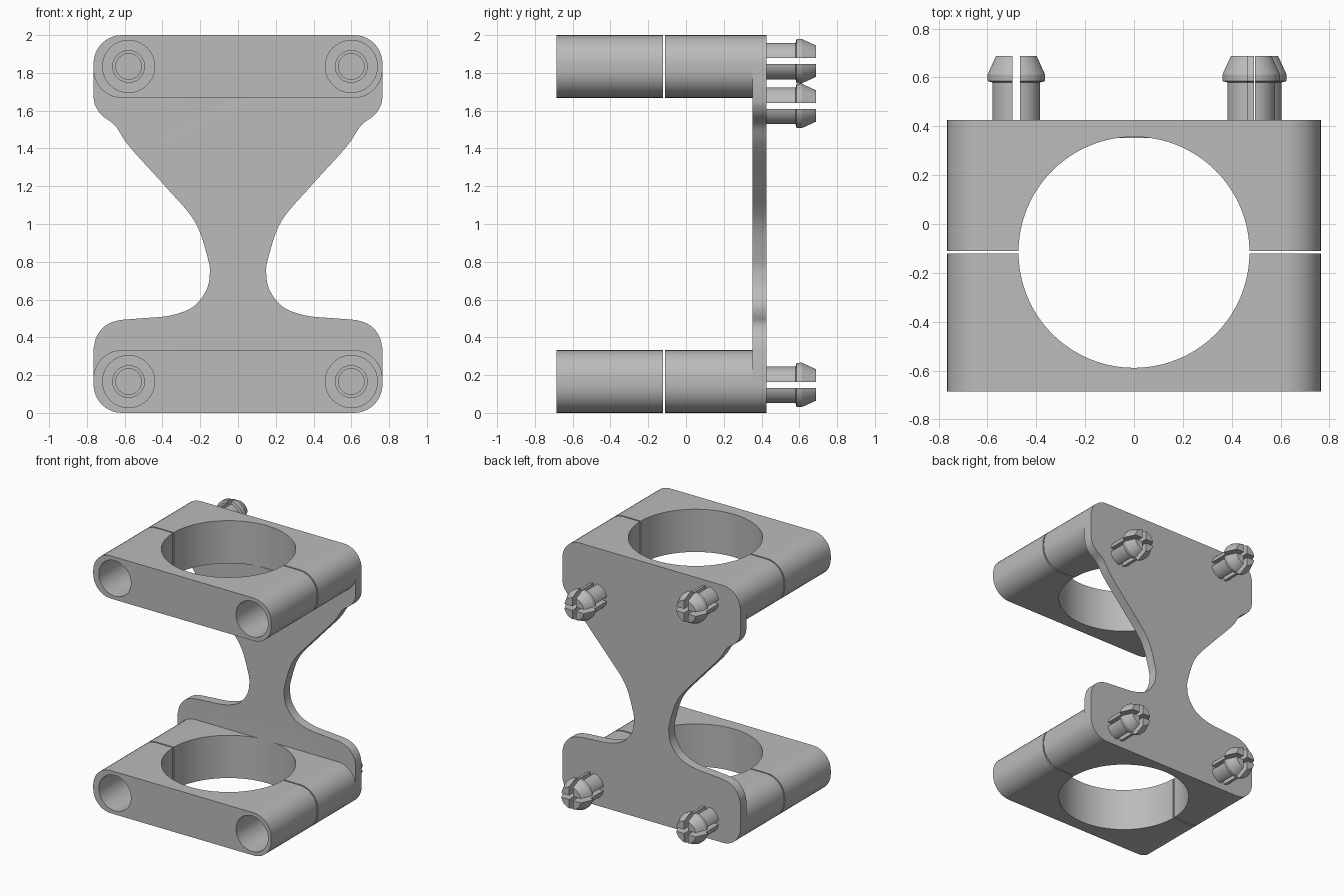
import bpy, bmesh, math
from mathutils import Vector

if "Cube" in bpy.data.objects:
    bpy.data.objects.remove(bpy.data.objects["Cube"], do_unlink=True)

GREY = (0.5, 0.5, 0.5, 1)
mat = bpy.data.materials.new("plain_grey")
mat.use_nodes = True
mat.diffuse_color = GREY
mat.node_tree.nodes["Principled BSDF"].inputs["Base Color"].default_value = GREY

HALF_W, FRONT, SPLIT, BACK = 0.765, -0.685, -0.116, 0.425
PLATE_FRONT, CLAMP_H, CORNER = 0.352, 0.332, 0.15
BORE_R = 0.473


def finish(name, bm):
    bmesh.ops.recalc_face_normals(bm, faces=bm.faces)
    mesh = bpy.data.meshes.new(name)
    bm.to_mesh(mesh)
    bm.free()
    mesh.materials.append(mat)
    ob = bpy.data.objects.new(name, mesh)
    bpy.context.collection.objects.link(ob)
    return ob


def activate(ob):
    bpy.ops.object.select_all(action='DESELECT')
    ob.select_set(True)
    bpy.context.view_layer.objects.active = ob


def extrude(name, outline, y0, y1):
    """Prism from an (x, z) outline running along y."""
    bm = bmesh.new()
    face = bm.faces.new([bm.verts.new((x, y0, z)) for x, z in outline])
    new = bmesh.ops.extrude_face_region(bm, geom=[face])["geom"]
    verts = [v for v in new if isinstance(v, bmesh.types.BMVert)]
    bmesh.ops.translate(bm, verts=verts, vec=(0, y1 - y0, 0))
    return finish(name, bm)


def lathe(name, profile, x, z, steps=48):
    """Solid of revolution about a y axis through (x, z); profile holds (radius, y)."""
    bm = bmesh.new()
    rings = [[bm.verts.new((x + r * math.cos(a), y, z + r * math.sin(a)))
              for a in (math.tau * i / steps for i in range(steps))] for r, y in profile]
    for a, b in zip(rings, rings[1:]):
        for i in range(steps):
            j = (i + 1) % steps
            bm.faces.new((a[i], a[j], b[j], b[i]))
    bm.faces.new(rings[0])
    bm.faces.new(rings[-1])
    return finish(name, bm)


def box(name, lo, hi):
    return extrude(name, [(lo[0], lo[2]), (hi[0], lo[2]), (hi[0], hi[2]), (lo[0], hi[2])],
                   lo[1], hi[1])


def bore(z0, z1):
    bm = bmesh.new()
    bmesh.ops.create_cone(bm, cap_ends=True, segments=128, radius1=BORE_R, radius2=BORE_R,
                          depth=z1 - z0)
    bmesh.ops.translate(bm, verts=bm.verts, vec=(0, SPLIT, (z0 + z1) / 2))
    return finish("bore_cutter", bm)


def cut(ob, cutters):
    for c in cutters:
        c.hide_render = True
        mod = ob.modifiers.new("cut", 'BOOLEAN')
        mod.operation, mod.solver, mod.object = 'DIFFERENCE', 'EXACT', c
        activate(ob)
        bpy.ops.object.modifier_apply(modifier=mod.name)
        bpy.data.objects.remove(c, do_unlink=True)


def smooth(ob):
    activate(ob)
    bpy.ops.object.shade_smooth_by_angle(angle=math.radians(25))


def arc(cx, cz, r, start, steps=10):
    return [(cx + r * math.cos(a), cz + r * math.sin(a))
            for a in (math.radians(start + 90 * i / steps) for i in range(steps + 1))]


def spline(points, steps=8):
    """Catmull-Rom curve through the points."""
    p = [Vector(q) for q in points]
    p = [2 * p[0] - p[1]] + p + [2 * p[-1] - p[-2]]
    out = []
    for a, b, c, d in zip(p, p[1:], p[2:], p[3:]):
        for i in range(steps):
            t = i / steps
            out.append(tuple(0.5 * (2 * b + (c - a) * t + (2 * a - 5 * b + 4 * c - d) * t * t
                                    + (3 * b - a - 3 * c + d) * t ** 3)))
    return out + [tuple(p[-2])]


# Back plate: waisted outline, right half then mirrored
waist = [(HALF_W, 0.34), (0.75, 0.40), (0.71, 0.455), (0.64, 0.488), (0.52, 0.5),
         (0.36, 0.515), (0.24, 0.56), (0.17, 0.645), (0.15, 0.73), (0.16, 0.82),
         (0.23, 1.015), (0.39, 1.205), (0.575, 1.41), (0.65, 1.52), (0.72, 1.575),
         (0.755, 1.625), (HALF_W, 1.67)]
inner = HALF_W - CORNER
half = arc(inner, CORNER, CORNER, -90) + spline(waist) + arc(inner, 2 - CORNER, CORNER, 0)
plate = extrude("back_plate", half + [(-x, z) for x, z in reversed(half)], PLATE_FRONT, BACK)
cut(plate, [bore(-0.1, CLAMP_H), bore(2 - CLAMP_H, 2.1)])
smooth(plate)

# Split clamps, top and bottom
for level, z0 in (("lower", 0), ("upper", 2 - CLAMP_H)):
    z1, zc = z0 + CLAMP_H, z0 + CLAMP_H / 2
    block = []
    for sx, sz, start in ((1, 0, -90), (1, 1, 0), (-1, 1, 90), (-1, 0, 180)):
        block += arc(sx * inner, z1 - CORNER if sz else z0 + CORNER, CORNER, start)
    for part, y0, y1 in (("front", FRONT, SPLIT - 0.005), ("rear", SPLIT + 0.005, 0.36)):
        clamp = extrude(f"{level}_clamp_{part}", block, y0, y1)
        cutters = [bore(z0 - 0.1, z1 + 0.1)]
        for x in (-0.579, 0.6):
            # Counterbored screw hole in front, blind pilot hole behind
            if part == "front":
                steps = [(0.138, FRONT - 0.1), (0.138, -0.36), (0.084, -0.36), (0.084, 0)]
            else:
                steps = [(0.068, -0.2), (0.068, 0.25)]
            cutters.append(lathe("screw_cutter", steps, x, zc))
        cut(clamp, cutters)
        smooth(clamp)

# Split snap pins on the back
PIN = [(0.098, 0.40), (0.098, 0.58), (0.118, 0.585), (0.119, 0.612), (0.085, 0.688)]
SLOT = 0.016
for name, x, z in (("upper_right_pin", -0.482, 1.862), ("upper_left_pin", 0.48, 1.625),
                   ("lower_right_pin", -0.482, 0.148), ("lower_left_pin", 0.507, 0.148)):
    pin = lathe(name, PIN, x, z)
    cut(pin, [box("slot_cutter", (x - SLOT, BACK, z - 0.2), (x + SLOT, 0.8, z + 0.2)),
              box("slot_cutter", (x - 0.2, BACK, z - SLOT), (x + 0.2, 0.8, z + SLOT))])
    smooth(pin)
